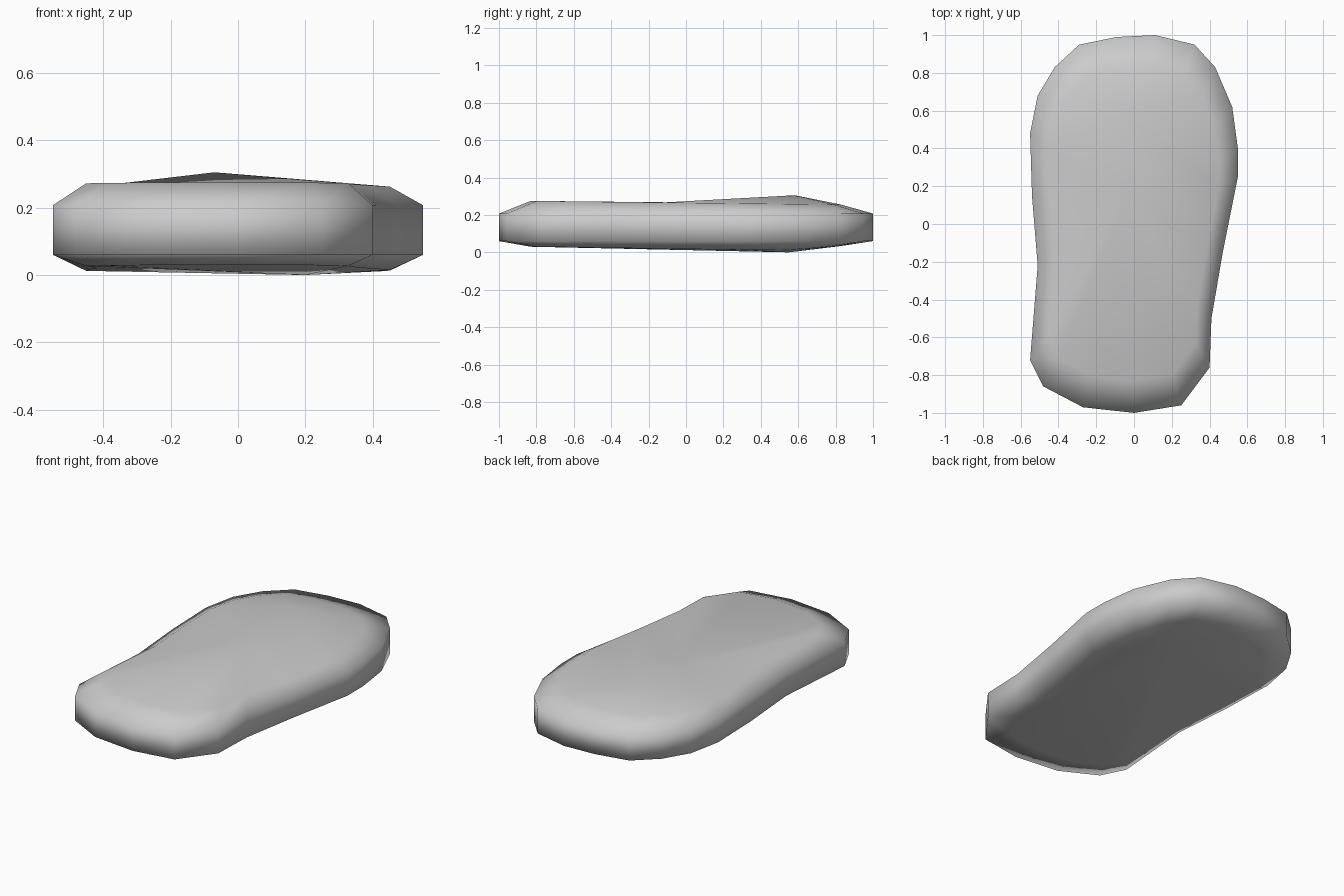
import bpy
import bmesh

cube = bpy.data.objects.get("Cube")
if cube:
    bpy.data.objects.remove(cube, do_unlink=True)

# Plan outline, counter-clockwise from the front tip
OUTLINE = [(0, -1), (0.25, -0.96), (0.4, -0.76), (0.41, -0.5), (0.47, -0.15),
           (0.55, 0.25), (0.55, 0.4), (0.52, 0.62), (0.43, 0.83), (0.32, 0.95),
           (0.11, 1), (-0.09, 0.99), (-0.29, 0.95), (-0.42, 0.83), (-0.51, 0.68),
           (-0.55, 0.48), (-0.54, 0.15), (-0.51, -0.22), (-0.55, -0.72),
           (-0.48, -0.86), (-0.27, -0.97)]

bm = bmesh.new()


def ring(sx, sy, height):
    return [bm.verts.new((x * sx, y * sy, height(y))) for x, y in OUTLINE]


def pairs(loop):
    return zip(loop, loop[1:] + loop[:1])


def bridge(low, high):
    for (a, b), (c, d) in zip(pairs(low), pairs(high)):
        bm.faces.new((a, b, d, c))


def cap(loop, hub_for):
    """Fan each edge to its hub and fill the gap where the hub changes."""
    for a, b in pairs(loop):
        ha, hb = hub_for(a), hub_for(b)
        bm.faces.new((a, b, hb))
        if ha is not hb:
            bm.faces.new((a, hb, ha))


# Rounded side wall
rings = [
    ring(0.82, 0.83, lambda y: 0.018 - 0.012 * y if y < 0.6 else 0.01 + 0.06 * (y - 0.6)),
    ring(1, 1, lambda y: 0.06),
    ring(1, 1, lambda y: 0.207),
    ring(0.82, 0.83, lambda y: 0.265 - 0.01 * y),
]
for low, high in zip(rings, rings[1:]):
    bridge(low, high)

# Top with a raised rear crown, and a gently bulging underside
crown = bm.verts.new((-0.07, 0.58, 0.305))
middle = bm.verts.new((-0.05, 0.15, 0.265))
belly = bm.verts.new((0.2, 0.55, 0))
cap(rings[-1], lambda v: crown if v.co.y > 0.18 else middle)
cap(rings[0], lambda v: belly)

bmesh.ops.recalc_face_normals(bm, faces=bm.faces[:])
for face in bm.faces:
    face.smooth = True
mesh = bpy.data.meshes.new("rounded_slab")
bm.to_mesh(mesh)
bm.free()

# Plain grey finish
grey = bpy.data.materials.new("light grey")
grey.use_nodes = True
colour = (0.6, 0.6, 0.6, 1)
grey.diffuse_color = colour
grey.node_tree.nodes["Principled BSDF"].inputs["Base Color"].default_value = colour
mesh.materials.append(grey)

slab = bpy.data.objects.new("rounded_slab", mesh)
bpy.context.collection.objects.link(slab)
